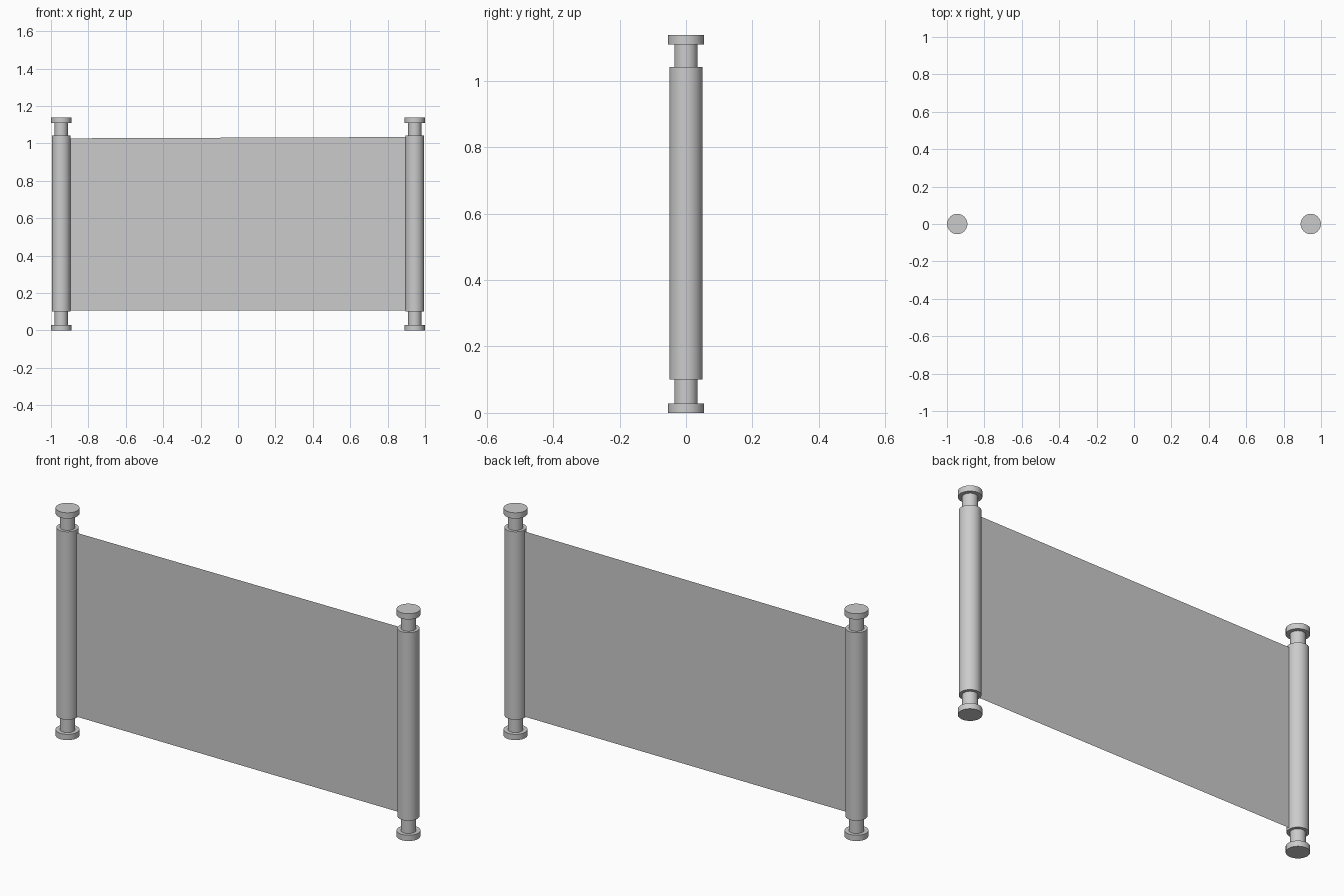
import bpy, bmesh

if "Cube" in bpy.data.objects:
    bpy.data.objects.remove(bpy.data.objects["Cube"])

POST_X = 0.945


def lathe_part(name, x, radius, z0, z1):
    """Upright smooth cylinder between two heights."""
    bpy.ops.mesh.primitive_cylinder_add(vertices=48, radius=radius, depth=z1 - z0,
                                        location=(x, 0, (z0 + z1) / 2))
    ob = bpy.context.object
    ob.name = name
    bpy.ops.object.shade_smooth_by_angle()
    return ob


# Two rollers: rod, wound roll and a disc at each end
for side, x in (("left", -POST_X), ("right", POST_X)):
    lathe_part(side + "_rod", x, 0.035, 0.02, 1.12)
    lathe_part(side + "_roll", x, 0.05, 0.10, 1.042)
    lathe_part(side + "_bottom_disc", x, 0.054, 0.0, 0.029)
    lathe_part(side + "_top_disc", x, 0.054, 1.11, 1.139)

# Thin sheet stretched between the rolls, top edge rising slightly to the right
bm = bmesh.new()
edge = POST_X - 0.045
corners = [(-edge, 0, 0.106), (edge, 0, 0.106), (edge, 0, 1.034), (-edge, 0, 1.027)]
bm.faces.new([bm.verts.new(c) for c in corners])
mesh = bpy.data.meshes.new("sheet")
bm.to_mesh(mesh)
bm.free()
bpy.context.collection.objects.link(bpy.data.objects.new("sheet", mesh))
